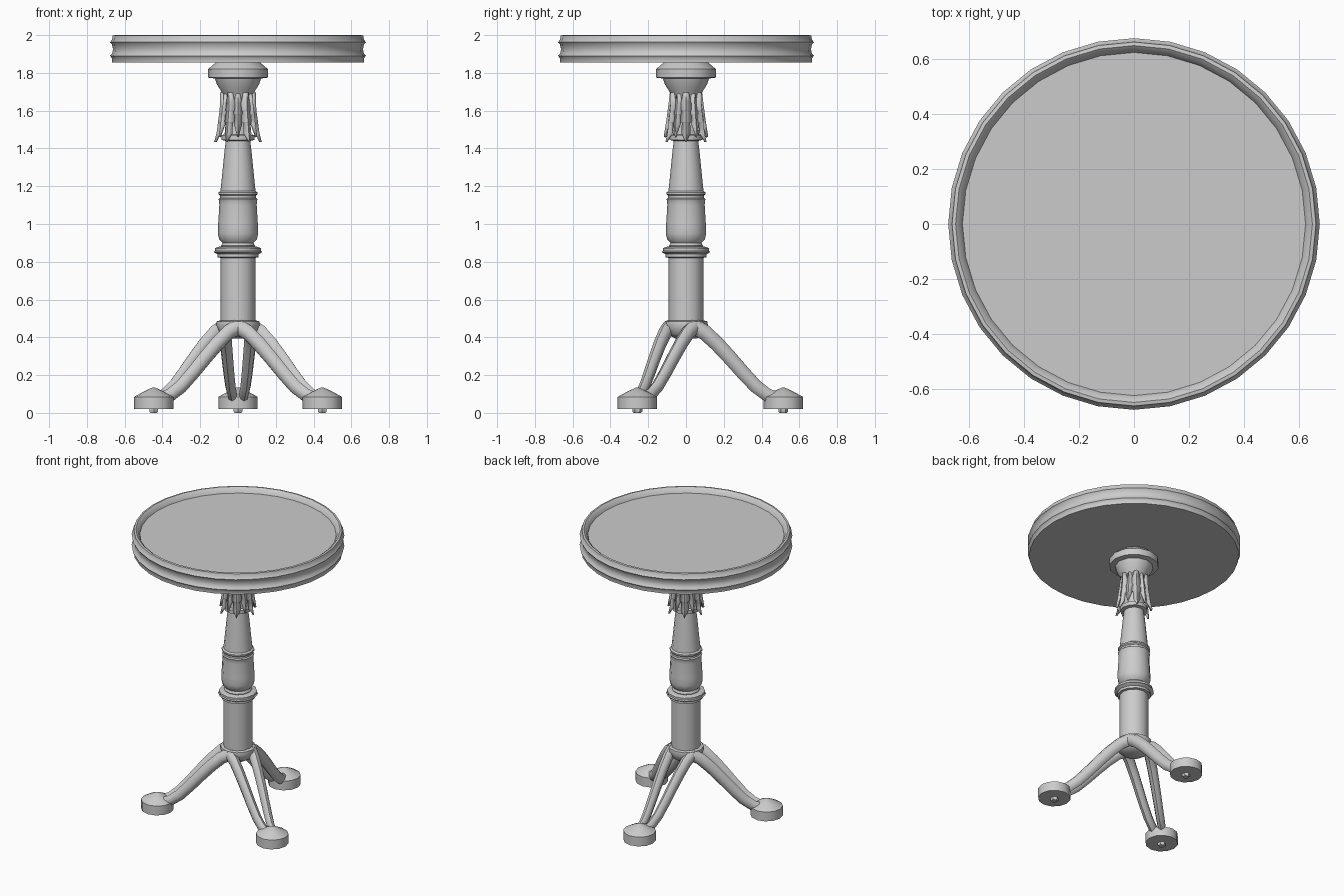
import bpy, bmesh
from math import sin, cos, pi, radians
from mathutils import Vector, Matrix

if "Cube" in bpy.data.objects:
    bpy.data.objects.remove(bpy.data.objects["Cube"])


def finish(bm, name, angle=40, mat=None):
    bmesh.ops.remove_doubles(bm, verts=bm.verts, dist=1e-5)
    bmesh.ops.recalc_face_normals(bm, faces=bm.faces)
    if mat:
        bm.transform(mat)
    me = bpy.data.meshes.new(name)
    bm.to_mesh(me)
    bm.free()
    ob = bpy.data.objects.new(name, me)
    bpy.context.collection.objects.link(ob)
    bpy.ops.object.select_all(action='DESELECT')
    ob.select_set(True)
    bpy.context.view_layer.objects.active = ob
    bpy.ops.object.shade_smooth_by_angle(angle=radians(angle))
    return ob


def skin(bm, rings):
    n = len(rings[0])
    for a, b in zip(rings, rings[1:]):
        for i in range(n):
            j = (i + 1) % n
            bm.faces.new((a[i], a[j], b[j], b[i]))
    bm.faces.new(rings[0])
    bm.faces.new(rings[-1])


def lathe(name, profile, sides, mat=None, angle=40):
    bm = bmesh.new()
    rings = [[bm.verts.new((r * cos(2 * pi * i / sides), r * sin(2 * pi * i / sides), z))
              for i in range(sides)] for r, z in profile]
    skin(bm, rings)
    return finish(bm, name, angle, mat)


# Round top with raised rim and two edge beads
lathe("table_top", [(.625, 1.965), (.635, 1.988), (.65, 2), (.663, 1.998), (.667, 1.975),
                    (.677, 1.963), (.667, 1.95), (.662, 1.925), (.665, 1.905), (.677, 1.89),
                    (.667, 1.877), (.667, 1.855)], 32)

# Turned pedestal
lathe("top_block", [(.115, 1.857), (.135, 1.84), (.158, 1.82), (.158, 1.775), (.122, 1.77),
                    (.112, 1.74), (.09, 1.705), (.08, 1.685)], 12)
lathe("capital_core", [(.08, 1.70), (.068, 1.65), (.062, 1.55), (.07, 1.475),
                       (.088, 1.47), (.088, 1.445), (.065, 1.44)], 12)
lathe("upper_column", [(.064, 1.45), (.072, 1.38), (.088, 1.22), (.093, 1.175), (.104, 1.167),
                       (.104, 1.157), (.096, 1.15), (.096, 1.138), (.104, 1.132), (.1, 1.122),
                       (.099, 1.1), (.105, 1.0), (.107, .95), (.1, .92), (.082, .9), (.09, .885),
                       (.085, .872)], 12)
lathe("middle_collar", [(.1, .88), (.122, .872), (.122, .858), (.128, .852), (.115, .843),
                        (.108, .84), (.108, .824), (.09, .82)], 12)
lathe("lower_column", [(.093, .83), (.093, .47)], 12)
lathe("base_collar", [(.09, .49), (.113, .485), (.116, .465), (.1, .42), (.06, .395)], 12)


# Carved drooping leaves around the capital: (z, radius, half width)
def leaves(name, rows, count, offset):
    bm = bmesh.new()
    for k in range(count):
        t = offset + 2 * pi * k / count
        out, side = Vector((cos(t), sin(t), 0)), Vector((-sin(t), cos(t), 0))
        strips = []
        for z, r, w in rows:
            up = Vector((0, 0, z))
            strips.append([bm.verts.new(out * (r - .35 * w) - side * w + up),
                           bm.verts.new(out * (r + .006) + up),
                           bm.verts.new(out * (r - .35 * w) + side * w + up)])
        for a, b in zip(strips, strips[1:]):
            for i in range(2):
                bm.faces.new((a[i], a[i + 1], b[i + 1], b[i]))
    ob = finish(bm, name, 25)
    mod = ob.modifiers.new("thickness", 'SOLIDIFY')
    mod.thickness = .009
    mod.offset = -1


leaves("long_leaves", [(1.695, .088, .016), (1.65, .088, .025), (1.60, .092, .04),
                       (1.597, .092, .026), (1.54, .1, .037), (1.537, .1, .022),
                       (1.48, .108, .024), (1.435, .12, .003)], 6, 0)
leaves("short_leaves", [(1.692, .08, .012), (1.64, .086, .022), (1.58, .094, .03),
                        (1.577, .094, .018), (1.53, .101, .022), (1.46, .112, .003)], 6, pi / 6)


# One rail of a leg: oval tube swept along a curved path (leg points along +x)
def rail(name, sign, turn):
    path = [(.045, .075, .455), (.10, .07, .425), (.165, .064, .365), (.23, .057, .295),
            (.30, .049, .215), (.37, .04, .14), (.43, .03, .095), (.50, .02, .07)]
    pts = [Vector((x, sign * y, z)) for x, y, z in path]
    bm = bmesh.new()
    rings = []
    for i, p in enumerate(pts):
        d = (pts[min(i + 1, len(pts) - 1)] - pts[max(i - 1, 0)]).normalized()
        s = d.cross(Vector((0, 0, 1))).normalized()
        n = s.cross(d)
        f = i / (len(pts) - 1)
        w, h = .036 - .012 * f, .042 - .008 * f
        rings.append([bm.verts.new(p + s * w * cos(a * pi / 4) + n * h * sin(a * pi / 4))
                      for a in range(8)])
    skin(bm, rings)
    finish(bm, name, 50, turn)


# Three legs, each with a pair of rails and a round foot
for k, label in enumerate(("back", "left", "right")):
    turn = Matrix.Rotation(pi / 2 + k * 2 * pi / 3, 4, 'Z')
    rail(label + "_leg_rail_a", 1, turn)
    rail(label + "_leg_rail_b", -1, turn)
    place = turn @ Matrix.Translation((.515, 0, 0))
    lathe(label + "_foot", [(.104, .02), (.104, .085), (.055, .112), (.008, .134)], 12, place, 35)
    lathe(label + "_foot_glide", [(.02, 0), (.026, .008), (.026, .025)], 6, place)
